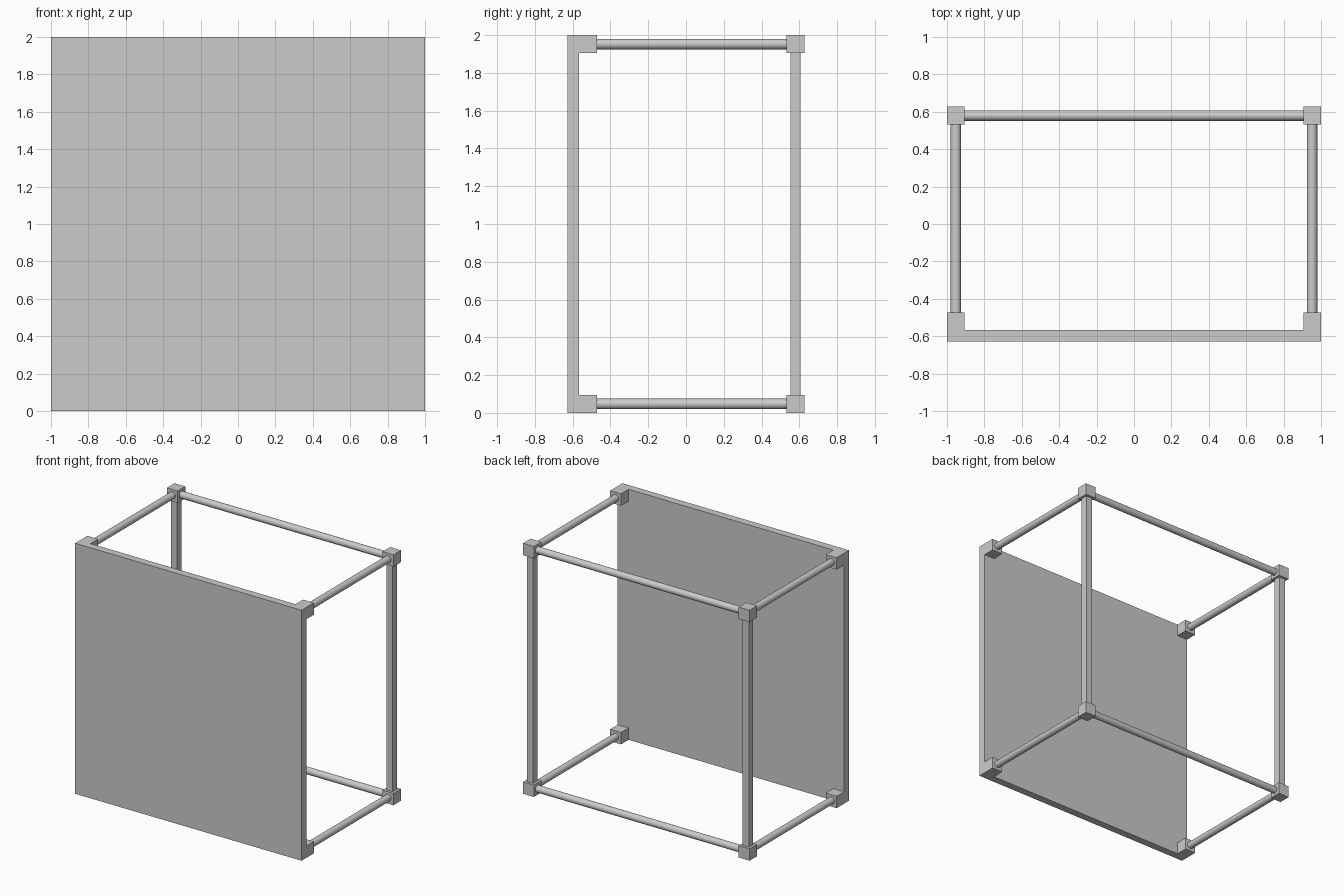
import bpy
from math import radians

cube = bpy.data.objects.get("Cube")
if cube:
    bpy.data.objects.remove(cube, do_unlink=True)

grey = bpy.data.materials.new("frame grey")
grey.use_nodes = True
COLOUR = (0.6, 0.6, 0.6, 1)
grey.diffuse_color = COLOUR
grey.node_tree.nodes["Principled BSDF"].inputs["Base Color"].default_value = COLOUR

WIDTH, DEPTH, HEIGHT = 2.0, 1.254, 2.0
PANEL = 0.06    # panel thickness
JOINT = 0.095   # corner block size
BAR = 0.055     # rod diameter and post width


def box(name, location, size):
    bpy.ops.mesh.primitive_cube_add(size=1, location=location)
    ob = bpy.context.object
    ob.name = name
    ob.scale = size
    bpy.ops.object.transform_apply(location=False, rotation=False, scale=True)
    ob.data.materials.append(grey)


def rod(name, location, length, rotation):
    bpy.ops.mesh.primitive_cylinder_add(vertices=32, radius=BAR / 2, depth=length,
                                        location=location, rotation=rotation)
    ob = bpy.context.object
    ob.name = name
    ob.data.materials.append(grey)
    bpy.ops.object.shade_smooth_by_angle(angle=radians(30))


x = (WIDTH - JOINT) / 2
back_y = (DEPTH - JOINT) / 2
front_y = -DEPTH / 2 + PANEL + JOINT / 2

# Front panel
box("front_panel", (0, -DEPTH / 2 + PANEL / 2, HEIGHT / 2), (WIDTH, PANEL, HEIGHT))

# Corner blocks and round rods, bottom and top
for level, z in (("bottom", JOINT / 2), ("top", HEIGHT - JOINT / 2)):
    for side, sx in (("left", x), ("right", -x)):
        for end, y in (("front", front_y), ("back", back_y)):
            box(f"{level}_{end}_{side}_joint", (sx, y, z), (JOINT,) * 3)
        rod(f"{level}_{side}_rod", (sx, (front_y + back_y) / 2, z),
            back_y - front_y - JOINT, (radians(90), 0, 0))
    rod(f"{level}_back_rod", (0, back_y, z), 2 * x - JOINT, (0, radians(90), 0))

# Square back posts
for side, sx in (("left", x), ("right", -x)):
    box(f"back_{side}_post", (sx, back_y, HEIGHT / 2), (BAR, BAR, HEIGHT - 2 * JOINT))
